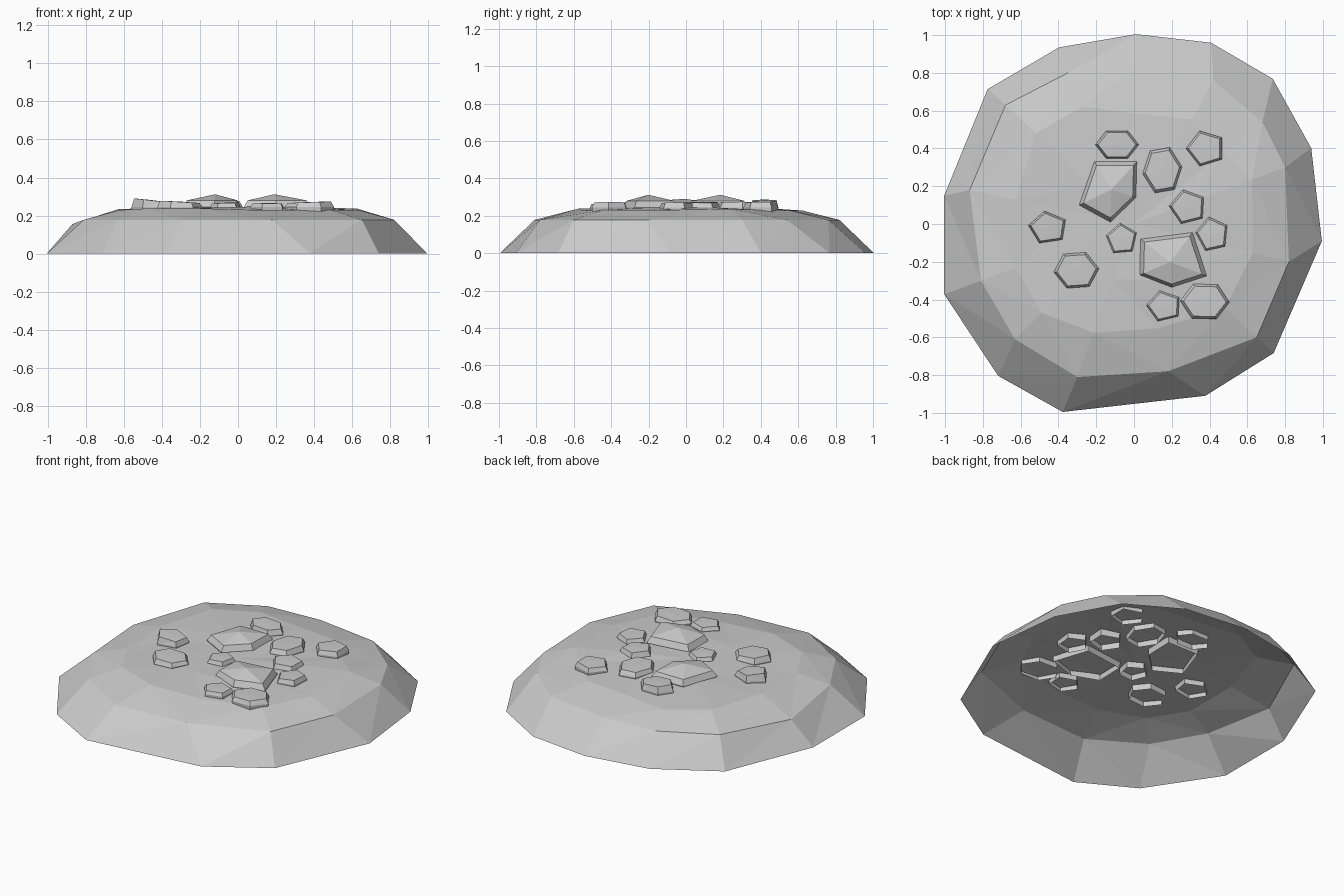
import bpy, bmesh, math, random
from mathutils import Vector

if "Cube" in bpy.data.objects:
    bpy.data.objects.remove(bpy.data.objects["Cube"])

random.seed(4)


def finish(name, bm):
    bmesh.ops.recalc_face_normals(bm, faces=bm.faces[:])
    mesh = bpy.data.meshes.new(name)
    bm.to_mesh(mesh)
    bm.free()
    obj = bpy.data.objects.new(name, mesh)
    bpy.context.collection.objects.link(obj)
    # open shells: make sure the top faces point up
    if sum(p.normal.z * p.area for p in mesh.polygons) < 0:
        mesh.flip_normals()
    return obj


def shell(name, rings, tip):
    """Skin a stack of rings, close the top with a fan, leave the base open."""
    bm = bmesh.new()
    loops = [[bm.verts.new(p) for p in ring] for ring in rings]
    n = len(loops[0])
    top = bm.verts.new(tip)
    for a, b in zip(loops, loops[1:]):
        for i in range(n):
            j = (i + 1) % n
            bm.faces.new((a[i], a[j], b[j], b[i]))
    for i in range(n):
        bm.faces.new((loops[-1][i], loops[-1][(i + 1) % n], top))
    bmesh.ops.triangulate(bm, faces=[f for f in bm.faces if len(f.verts) > 3])
    return finish(name, bm)


# Ground mound: irregular rim, steep skirt, gently domed plateau
rim = [(0.01, 1), (0.40, 0.955), (0.72, 0.765), (0.92, 0.40), (0.975, -0.09),
       (0.725, -0.68), (0.37, -0.905), (-0.37, -0.99), (-0.705, -0.80),
       (-0.985, -0.37), (-0.985, 0.15), (-0.76, 0.71), (-0.39, 0.93)]
shoulder = [(0.01, 0.82), (0.42, 0.76), (0.68, 0.54), (0.80, 0.30), (0.82, -0.20),
            (0.65, -0.60), (0.18, -0.78), (-0.30, -0.81), (-0.63, -0.61),
            (-0.81, -0.30), (-0.87, 0.18), (-0.68, 0.63), (-0.35, 0.80)]


def plateau_ring(scale, z, wobble):
    ring = []
    for x, y in shoulder:
        s = scale + random.uniform(-wobble, wobble)
        ring.append((x * s, y * s, z + random.uniform(-0.006, 0.006)))
    return ring


shell("mound", [
    [(x * 1.02, y * 1.005, 0) for x, y in rim],
    [(x, y, 0.155 if x < -0.85 else 0.178) for x, y in shoulder],
    plateau_ring(0.74, 0.233, 0.05),
    plateau_ring(0.36, 0.243, 0.03),
], (0, 0, 0.242))


# Stones: open-bottomed low prisms with chamfered sides and a slightly domed top
def stone(name, outline, top_z, peak=0.004, tilt=0.0):
    c = sum((Vector(p) for p in outline), Vector((0, 0))) / len(outline)
    rings = []
    for scale, z, t in ((0.97, 0.205, 0), (1.0, 0.245, 0), (0.87, top_z, tilt)):
        rings.append([(c.x + (x - c.x) * scale, c.y + (y - c.y) * scale,
                       z + t * (x - c.x)) for x, y in outline])
    shell(name, rings, (c.x, c.y, top_z + peak))


def polygon(cx, cy, rx, ry, sides, start):
    return [(cx + rx * math.cos(math.radians(start + 360 * i / sides)),
             cy + ry * math.sin(math.radians(start + 360 * i / sides)))
            for i in range(sides)]


# Two large stones with a raised peak
stone("large_stone_back", [(-0.21, 0.33), (0.015, 0.33), (0.01, 0.14),
                           (-0.125, 0.01), (-0.29, 0.10)], 0.28, 0.032)
stone("large_stone_front", [(0.035, -0.08), (0.31, -0.045), (0.385, -0.275),
                            (0.20, -0.335), (0.03, -0.27)], 0.28, 0.032)

# Small stones: centre x, y, radius x, y, sides, start angle, top height, tilt
small = [
    (-0.09, 0.42, 0.115, 0.085, 6, 0, 0.280, -0.06),
    (0.15, 0.285, 0.105, 0.13, 6, 8, 0.272, 0.03),
    (0.38, 0.40, 0.105, 0.098, 5, 180, 0.270, 0.03),
    (0.285, 0.09, 0.10, 0.095, 5, 105, 0.272, -0.03),
    (0.415, -0.055, 0.09, 0.095, 5, 102, 0.268, 0.03),
    (-0.065, -0.08, 0.085, 0.085, 5, 95, 0.266, 0.03),
    (-0.305, -0.245, 0.12, 0.105, 6, 5, 0.272, -0.05),
    (-0.455, -0.02, 0.105, 0.09, 5, 100, 0.280, -0.10),
    (0.16, -0.435, 0.095, 0.085, 5, 105, 0.264, 0.0),
    (0.375, -0.41, 0.13, 0.105, 6, -2, 0.270, 0.03),
]
for i, (cx, cy, rx, ry, sides, start, top, tilt) in enumerate(small):
    stone(f"small_stone_{i + 1}", polygon(cx, cy, rx, ry, sides, start), top, 0.002, tilt)
